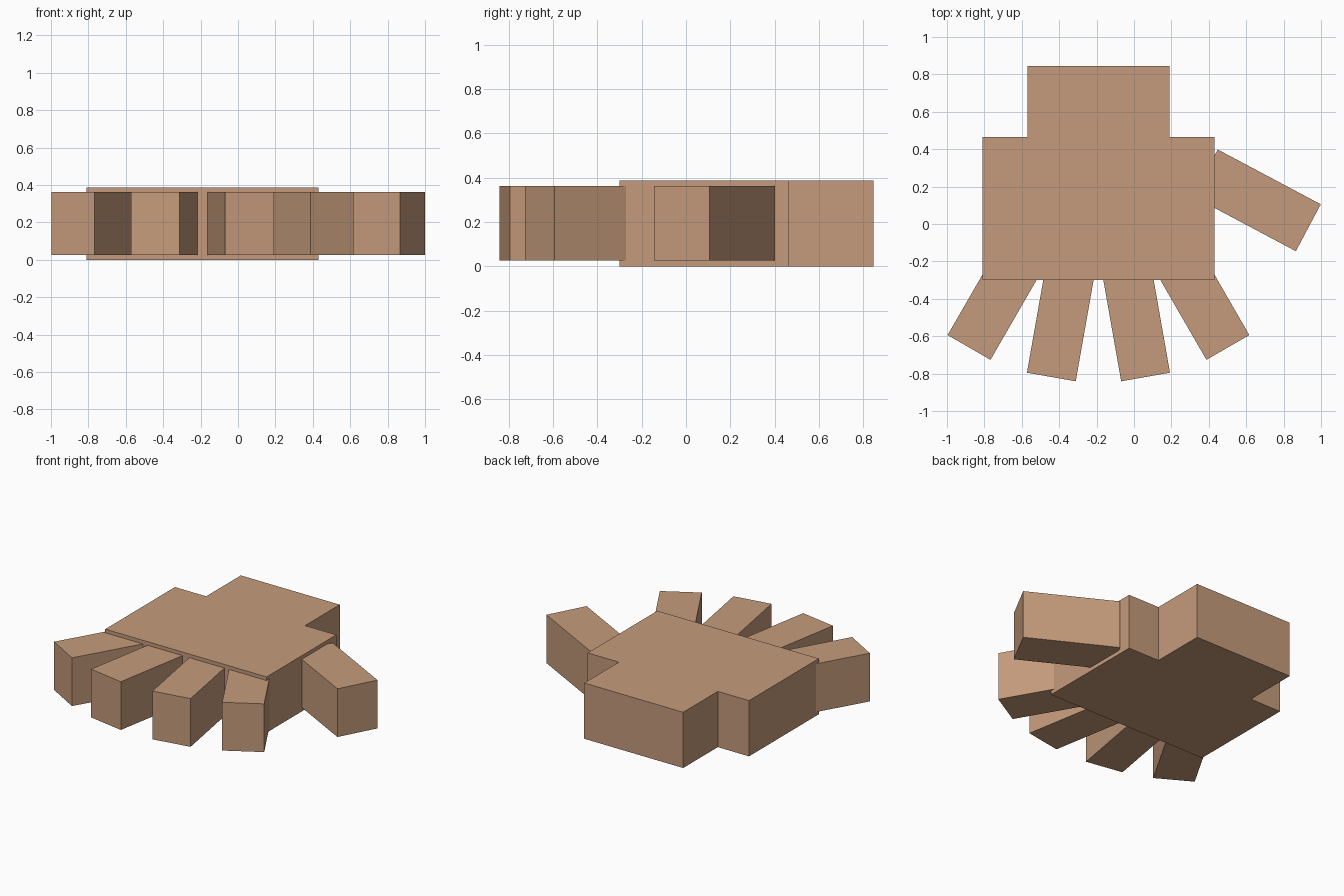
import bpy
import math
from mathutils import Vector

if "Cube" in bpy.data.objects:
    bpy.data.objects.remove(bpy.data.objects["Cube"])

skin = bpy.data.materials.new("tan_skin")
skin.diffuse_color = (0.56, 0.33, 0.20, 1)
skin.use_nodes = True
skin.node_tree.nodes["Principled BSDF"].inputs["Base Color"].default_value = skin.diffuse_color


def prism(name, outline, z0, z1):
    """Vertical prism over a counter-clockwise outline."""
    n = len(outline)
    verts = [(x, y, z) for z in (z0, z1) for x, y in outline]
    faces = [list(range(n))[::-1], list(range(n, 2 * n))]
    faces += [[i, (i + 1) % n, n + (i + 1) % n, n + i] for i in range(n)]
    mesh = bpy.data.meshes.new(name)
    mesh.from_pydata(verts, [], faces)
    mesh.materials.append(skin)
    obj = bpy.data.objects.new(name, mesh)
    bpy.context.collection.objects.link(obj)


def digit(name, tip, angle, length, width):
    """Straight block ending at the tip centre, pointing along angle (degrees)."""
    a = math.radians(angle)
    along = Vector((math.cos(a), math.sin(a)))
    side = Vector((-along.y, along.x)) * width / 2
    end = Vector(tip)
    base = end - along * length
    prism(name, [base - side, end - side, end + side, base + side], 0.027, 0.362)


CX = -0.19  # centre line of the hand

# Palm with the narrower wrist in one slab
half = [(0.62, -0.30), (0.62, 0.465), (0.38, 0.465), (0.38, 0.845)]
outline = [(CX + x, y) for x, y in half] + [(CX - x, y) for x, y in reversed(half)]
prism("palm_and_wrist", outline, 0, 0.387)

# Four fanned fingers, mirrored about the centre line
for s, label in ((-1, "left"), (1, "right")):
    digit("outer_finger_" + label, (CX + s * 0.692, -0.66), -90 + s * 30, 0.57, 0.265)
    digit("inner_finger_" + label, (CX + s * 0.252, -0.818), -90 + s * 10, 0.57, 0.265)

# Thumb
digit("thumb", (0.932, -0.02), -28, 0.624, 0.284)
